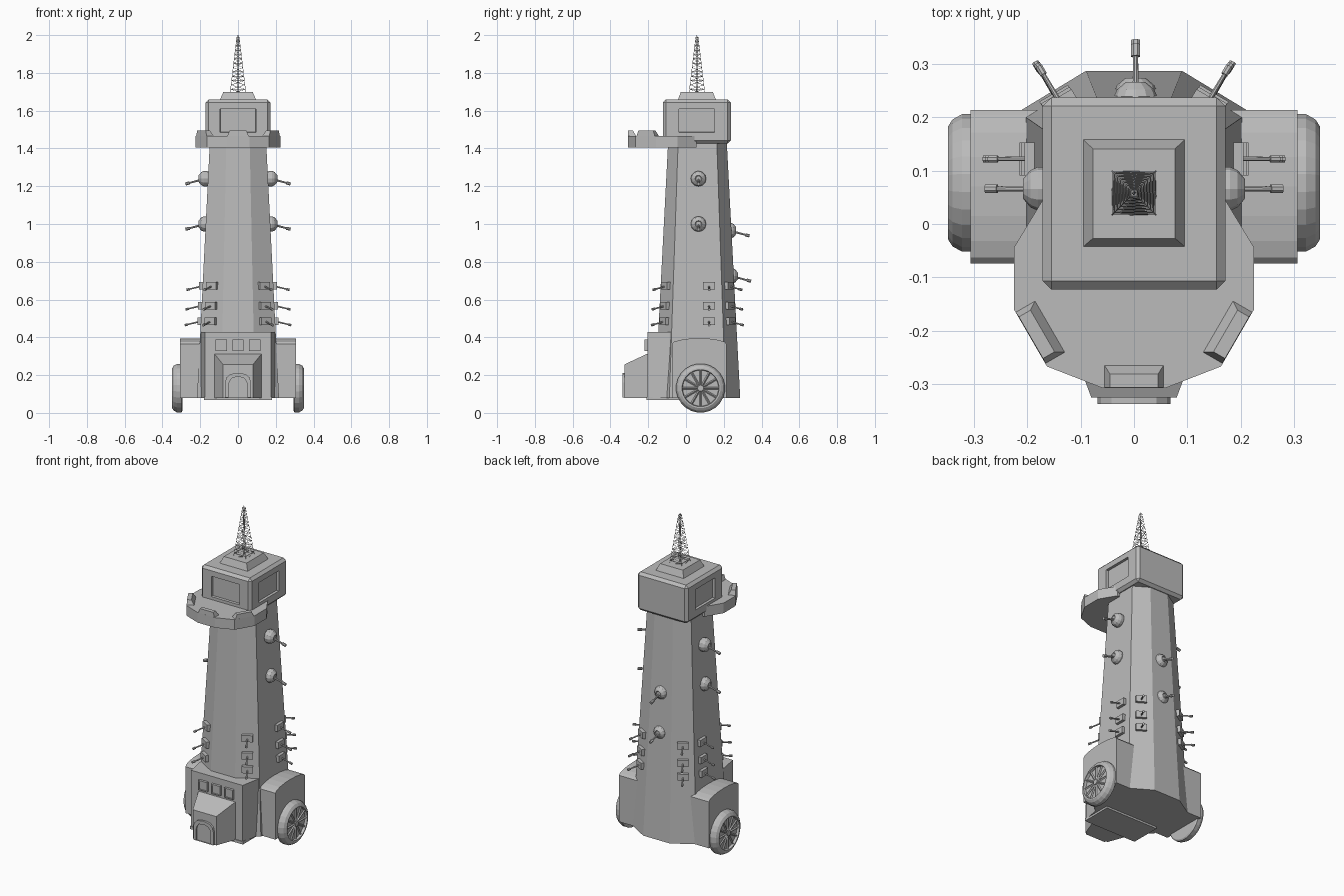
import bpy, bmesh, math
from mathutils import Vector as V

if "Cube" in bpy.data.objects:
    bpy.data.objects.remove(bpy.data.objects["Cube"])

grey = bpy.data.materials.new("plain_grey")
grey.diffuse_color = (0.5, 0.5, 0.5, 1)
grey.use_nodes = True
grey.node_tree.nodes["Principled BSDF"].inputs["Base Color"].default_value = grey.diffuse_color
CY = 0.06  # y of the tower axis


def finish(name, bm):
    bmesh.ops.recalc_face_normals(bm, faces=bm.faces[:])
    me = bpy.data.meshes.new(name)
    bm.to_mesh(me)
    bm.free()
    me.materials.append(grey)
    ob = bpy.data.objects.new(name, me)
    bpy.context.collection.objects.link(ob)
    return ob


def loft(bm, rings):
    """Skin a list of equal rings and cap both ends."""
    vs = [[bm.verts.new(p) for p in r] for r in rings]
    n = len(vs[0])
    for a, b in zip(vs, vs[1:]):
        for i in range(n):
            j = (i + 1) % n
            bm.faces.new((a[i], a[j], b[j], b[i]))
    bm.faces.new(vs[0])
    bm.faces.new(vs[-1])


def solid(name, rings):
    bm = bmesh.new()
    loft(bm, rings)
    return finish(name, bm)


def rect(x, y0, y1, z):
    return [(-x, y0, z), (x, y0, z), (x, y1, z), (-x, y1, z)]


def plan(pts, z):
    return [(x, y, z) for x, y in pts]


def revolve(bm, origin, direction, profile, n=10):
    """profile = (distance along direction, radius)"""
    d = V(direction).normalized()
    u = d.orthogonal().normalized()
    w = d.cross(u)
    angs = [math.tau * (i + 0.5) / n for i in range(n)]
    loft(bm, [[V(origin) + d * t + (u * math.cos(a) + w * math.sin(a)) * r
               for a in angs] for t, r in profile])


def bar(bm, p, q, r):
    revolve(bm, p, V(q) - V(p), [(0, r), ((V(q) - V(p)).length, r)], 4)


def taper(z):
    return 1 - 0.31 * (z - 0.08) / 1.34


# tapered octagonal tower
octo = [(0.09, -0.225), (0.217, -0.148), (0.217, 0.15), (0.09, 0.227)]
octo += [(-x, y) for x, y in reversed(octo)]
solid("tower", [[(x * taper(z), y * taper(z) + CY, z) for x, y in octo] for z in (0.08, 1.43)])

# cabin with bevelled edges and recessed windows on front and sides
bm = bmesh.new()
loft(bm, [rect(0.171, -0.123, 0.237, z) for z in (1.425, 1.66)])
bmesh.ops.recalc_face_normals(bm, faces=bm.faces[:])
bmesh.ops.bevel(bm, geom=bm.edges[:], offset=0.016, segments=1, affect='EDGES')
bm.normal_update()
for d in (V((0, -1, 0)), V((1, 0, 0)), V((-1, 0, 0))):
    f = max((f for f in bm.faces if f.normal.dot(d) > 0.99), key=lambda f: f.calc_area())
    c = f.calc_center_median()
    bmesh.ops.inset_individual(bm, faces=[f], thickness=0.04, depth=0)
    for v in f.verts:
        v.co.z = 1.61 if v.co.z > c.z else 1.485
        ax = 0 if d.y else 1
        v.co[ax] = c[ax] + math.copysign(0.095, v.co[ax] - c[ax])
    bmesh.ops.inset_individual(bm, faces=[f], thickness=0.002, depth=-0.015)
finish("cabin", bm)
solid("roof_cap", [rect(0.097, -0.044, 0.16, 1.655), rect(0.077, -0.027, 0.141, 1.70)])

# lattice mast
bm = bmesh.new()


def mast_pt(i, t):
    h = 0.042 * (1 - t) + 0.006 * t
    sx, sy = ((-1, -1), (1, -1), (1, 1), (-1, 1))[i % 4]
    return V((sx * h, CY - 0.002 + sy * h, 1.69 + 0.3 * t))


LEVELS = 13
for i in range(4):
    bar(bm, mast_pt(i, 0), mast_pt(i, 1), 0.0012)
    for k in range(LEVELS):
        a, b = k / LEVELS, (k + 1) / LEVELS
        bar(bm, mast_pt(i, b), mast_pt(i + 1, b), 0.001)
        bar(bm, mast_pt(i + k % 2, a), mast_pt(i + 1 - k % 2, b), 0.001)
revolve(bm, (0, CY - 0.002, 1.69), (0, 0, 1), [(0, 0.004), (0.2, 0.003), (0.31, 0.0015)], 6)
finish("mast", bm)

# balcony with battlements
edge = [(0.06, -0.307), (0.163, -0.267), (0.225, -0.16), (0.225, -0.044), (0.165, 0.055)]
outline = edge + [(-x, y) for x, y in reversed(edge)]
solid("balcony", [plan(outline, 1.405), plan(outline, 1.467)])
for p, q in (((-0.06, -0.307), (0.06, -0.307)), (edge[1], edge[2]),
             ((-0.225, -0.16), (-0.163, -0.267))):
    p, q = V((*p, 0)), V((*q, 0))
    t = (q - p).normalized()
    n, c = V((t.y, -t.x, 0)), (p + q) / 2
    solid("battlement", [[c + t * s * h - n * e + V((0, 0, z)) for s, e in
                          ((-1, o), (1, o), (1, i), (-1, i))]
                         for h, o, i, z in ((0.058, 0, 0.046, 1.46), (0.045, 0.001, 0.026, 1.495))])

# front entrance block, floor plate and porch
block = [(-0.175, -0.205), (0.175, -0.205), (0.196, -0.09), (0.196, 0), (-0.196, 0), (-0.196, -0.09)]
solid("entrance_block", [plan(block, 0.08), plan(block, 0.428)])
solid("floor_plate", [rect(0.18, -0.21, -0.02, z) for z in (0.068, 0.085)])
solid("porch", [[(-x, y, 0.08), (x, y, 0.08), (x, y, z), (-x, y, z)]
                for x, y, z in ((0.125, -0.19, 0.315), (0.125, -0.205, 0.313), (0.08, -0.325, 0.257))])


# arched door with a raised frame
def arch(w, top, y):
    pts = [(-w, y, 0.081), (w, y, 0.081)]
    for i in range(7):
        a = math.pi * i / 6
        pts.append((w * math.copysign(abs(math.cos(a)) ** 0.7, math.cos(a)), y,
                    top - 0.05 + 0.05 * math.sin(a)))
    return pts


solid("door", [arch(0.068, 0.212, -0.31), arch(0.068, 0.212, -0.337),
               arch(0.05, 0.192, -0.337), arch(0.05, 0.192, -0.328)])

# three small boxed windows above the porch
for cx in (-0.088, 0, 0.088):
    def win(h, y):
        return [(cx + sx * h, y, 0.358 + sz * h) for sx, sz in ((-1, -1), (1, -1), (1, 1), (-1, 1))]
    solid("front_window", [win(0.03, -0.2), win(0.03, -0.22), win(0.024, -0.22), win(0.024, -0.214)])

for s in (-1, 1):
    # wheel housing with a gently arched top
    prof = [(-0.074, 0.08)] + [(0.07 - 0.144 * math.cos(math.pi * i / 8),
                                0.365 + 0.03 * math.sin(math.pi * i / 8)) for i in range(9)] + [(0.214, 0.08)]
    solid("wheel_housing", [[(s * x, y, z) for y, z in prof] for x in (0.1, 0.306)])

    # wheel: tyre, hub and spokes
    bm = bmesh.new()
    c = V((0, 0.077, 0.131))
    revolve(bm, c, (s, 0, 0), [(0.295, 0.122), (0.3, 0.13), (0.322, 0.13), (0.34, 0.12),
                               (0.349, 0.106), (0.349, 0.098), (0.334, 0.095)], 24)
    revolve(bm, c, (s, 0, 0), [(0.33, 0.02), (0.347, 0.016)], 12)
    for i in range(12):
        a = math.tau * i / 12
        d = V((0, math.cos(a), math.sin(a)))
        o = c + V((s * 0.338, 0, 0))
        bar(bm, o + d * 0.01, o + d * 0.098, 0.006)
    finish("wheel", bm)


# ball turrets
def turret(p, n):
    bm = bmesh.new()
    revolve(bm, p, n, [(-0.035, 0.03), (-0.012, 0.04), (0.006, 0.041), (0.02, 0.035),
                       (0.031, 0.022), (0.034, 0.018), (0.03, 0.014)], 12)
    d = V(n) + V((0, 0, -0.27))
    revolve(bm, p, d, [(0.02, 0.006), (0.085, 0.005), (0.085, 0.009), (0.108, 0.009)], 8)
    finish("ball_turret", bm)


for z in (1.24, 1.0):
    for s in (-1, 1):
        turret((s * 0.174, 0.066, z), (s, 0, 0))
for z, y in ((0.965, 0.232), (0.725, 0.24)):
    turret((0.003, y, z), (0, 1, 0))


# small wall guns on boxed mounts
def wall_gun(p, n):
    p, n = V(p), V(n).normalized()
    t = V((-n.y, n.x, 0))
    bm = bmesh.new()
    loft(bm, [[p + n * e + t * a * 0.031 + V((0, 0, b * 0.02))
               for a, b in ((-1, -1), (1, -1), (1, 1), (-1, 1))] for e in (-0.02, 0.018)])
    revolve(bm, p, n + V((0, 0, -0.24)), [(0, 0.005), (0.07, 0.004), (0.07, 0.007), (0.088, 0.007)], 8)
    finish("wall_gun", bm)


for z in (0.672, 0.568, 0.485):
    k = taper(z)
    for s in (-1, 1):
        wall_gun((s * 0.217 * k, 0.122, z), (s, 0, 0))
        for f in (-1, 1):
            wall_gun((s * 0.156 * k, CY + f * 0.187 * k, z), (s * 0.51, f * 0.86, 0))
